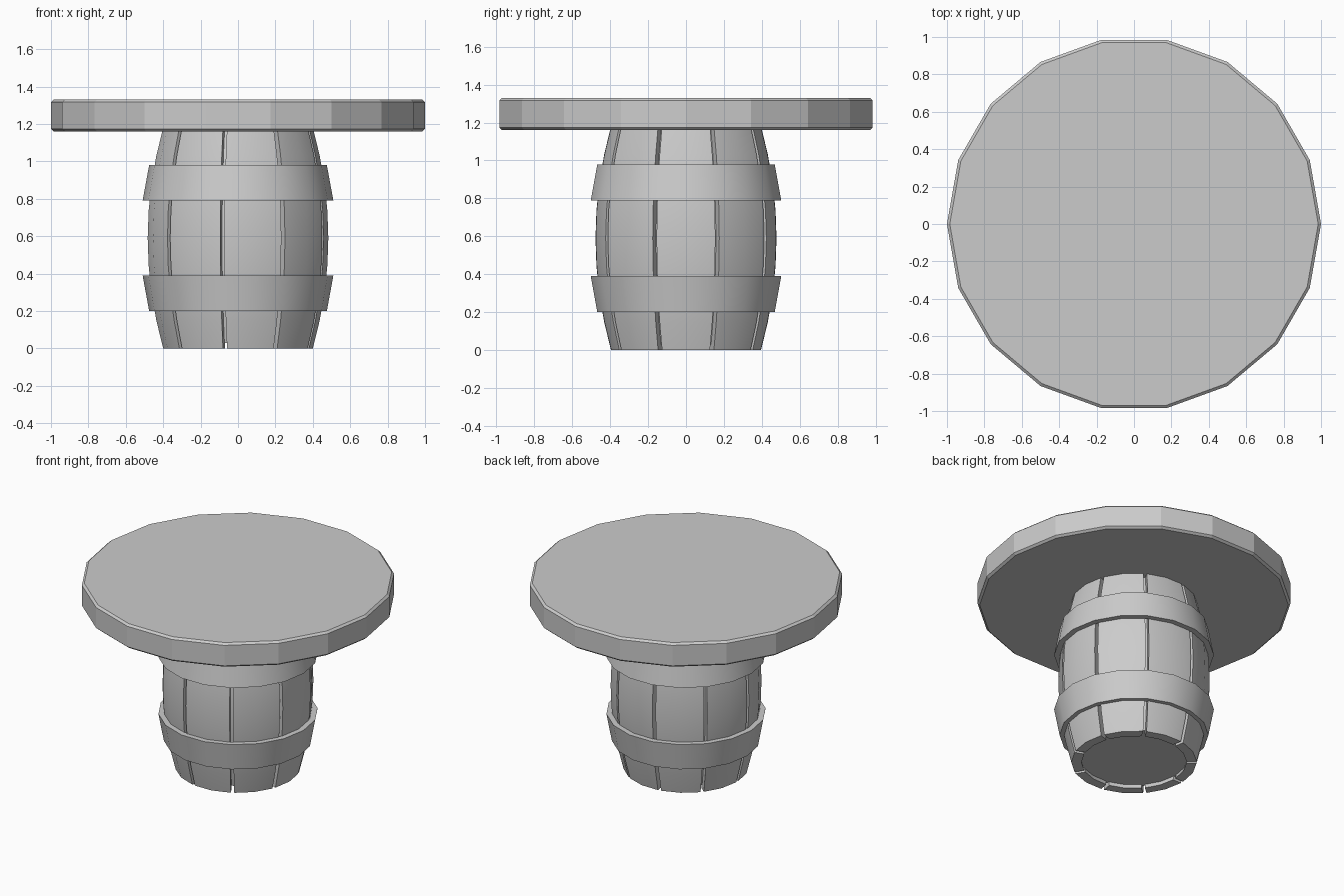
import bpy, bmesh
from math import sin, cos, radians, pi

if "Cube" in bpy.data.objects:
    bpy.data.objects.remove(bpy.data.objects["Cube"])

H = 1.18          # barrel height
STAVES = 9
GAP = 0.011       # half width of the slit between staves


def finish(bm, name, smooth=True):
    bmesh.ops.recalc_face_normals(bm, faces=bm.faces)
    me = bpy.data.meshes.new(name)
    bm.to_mesh(me)
    bm.free()
    ob = bpy.data.objects.new(name, me)
    bpy.context.collection.objects.link(ob)
    if smooth:
        bpy.ops.object.select_all(action='DESELECT')
        ob.select_set(True)
        bpy.context.view_layer.objects.active = ob
        bpy.ops.object.shade_smooth_by_angle(angle=radians(32))
    return ob


def radius(z):
    """Bulging barrel outline."""
    t = (z - H / 2) / (H / 2)
    return 0.483 - 0.083 * t * t


def lathe(name, profile, closed, smooth=True, n=18):
    """Revolve (r, z) points; closed makes a ring, otherwise the ends are capped."""
    bm = bmesh.new()
    rings = [[bm.verts.new((r * cos(2 * pi * i / n), r * sin(2 * pi * i / n), z))
              for i in range(n)] for r, z in profile]
    pairs = list(zip(rings, rings[1:]))
    if closed:
        pairs.append((rings[-1], rings[0]))
    else:
        bm.faces.new(rings[0])
        bm.faces.new(rings[-1])
    for a, b in pairs:
        for i in range(n):
            j = (i + 1) % n
            bm.faces.new((a[i], a[j], b[j], b[i]))
    return finish(bm, name, smooth)


def stave(name, angle, rows=8, depth=0.065):
    """One curved plank, two facets wide, following the barrel outline."""
    bm = bmesh.new()
    loops = []
    for k in range(rows + 1):
        z = H * k / rows
        ring = []
        for r, order in ((radius(z), (-1, 0, 1)), (radius(z) - depth, (1, 0, -1))):
            for s in order:
                a = angle + s * (radians(20) - GAP / r)
                ring.append(bm.verts.new((r * cos(a), r * sin(a), z)))
        loops.append(ring)
    for a, b in zip(loops, loops[1:]):
        for i in range(6):
            j = (i + 1) % 6
            bm.faces.new((a[i], a[j], b[j], b[i]))
    for ring in (loops[0], loops[-1]):
        bm.faces.new((ring[0], ring[1], ring[4], ring[5]))
        bm.faces.new((ring[1], ring[2], ring[3], ring[4]))
    return finish(bm, name)


# barrel staves
for i in range(STAVES):
    stave(f"stave_{i + 1}", radians(40 * i))

# inner core closing the slits, recessed at the bottom
core = [(radius(z) - 0.05, z) for z in (0.03, 0.15, 0.3, 0.45, 0.59, 0.73, 0.88, 1.03, 1.17)]
lathe("barrel_core", core, closed=False)

# two metal hoops, mirrored about the middle of the barrel
hoop = [(0.475, 0.20), (0.51, 0.39), (0.468, 0.39), (0.438, 0.20)]
lathe("lower_hoop", hoop, closed=True)
lathe("upper_hoop", [(r, H - z) for r, z in hoop], closed=True)

# flat-sided table top with a narrow chamfer
lathe("table_top", [(0.985, 1.16), (1.0, 1.173), (1.0, 1.317), (0.985, 1.33)],
      closed=False, smooth=False)
